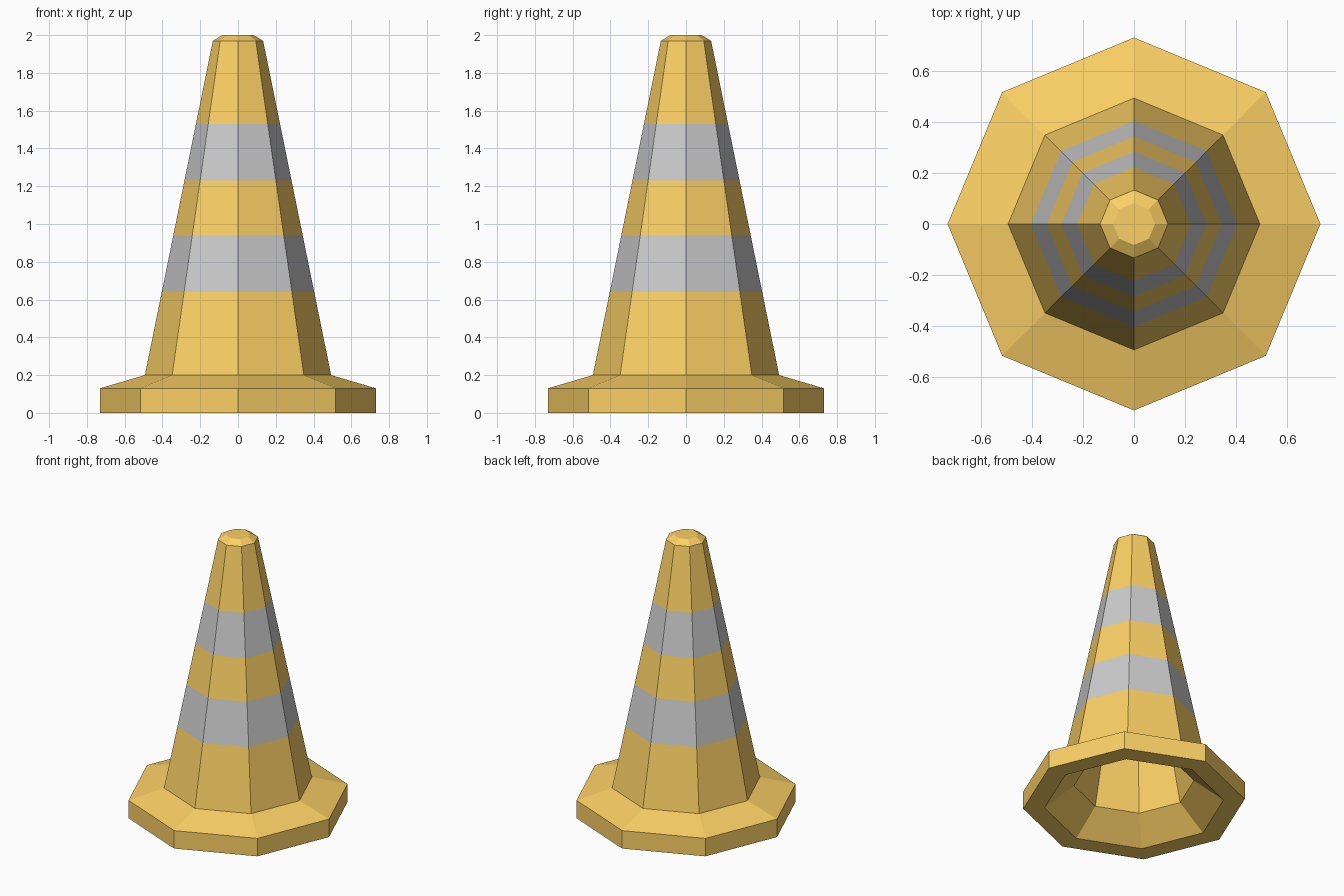
import bpy, bmesh, math

if "Cube" in bpy.data.objects:
    bpy.data.objects.remove(bpy.data.objects["Cube"])

SIDES = 8


def material(name, rgb):
    m = bpy.data.materials.new(name)
    m.diffuse_color = (*rgb, 1.0)
    m.use_nodes = True
    m.node_tree.nodes["Principled BSDF"].inputs["Base Color"].default_value = m.diffuse_color
    return m


def wall(z):
    # outer radius of the tapered cone at height z
    return 0.493 + (z - 0.2) * (0.133 - 0.493) / (1.97 - 0.2)


def lathe(name, profile, striped, mats):
    # revolve an (r, z) profile into a flat-sided shell, capping both ends
    bm = bmesh.new()
    rings = []
    for r, z in profile:
        rings.append([bm.verts.new((r * math.cos(math.tau * i / SIDES),
                                    r * math.sin(math.tau * i / SIDES), z))
                      for i in range(SIDES)])
    for k, (a, b) in enumerate(zip(rings, rings[1:])):
        for i in range(SIDES):
            j = (i + 1) % SIDES
            f = bm.faces.new((a[i], a[j], b[j], b[i]))
            f.material_index = 1 if k in striped else 0
    bm.faces.new(rings[0])
    bm.faces.new(rings[-1])
    bmesh.ops.recalc_face_normals(bm, faces=bm.faces[:])
    mesh = bpy.data.meshes.new(name)
    bm.to_mesh(mesh)
    bm.free()
    for m in mats:
        mesh.materials.append(m)
    obj = bpy.data.objects.new(name, mesh)
    bpy.context.collection.objects.link(obj)
    return obj


orange = material("orange", (0.97, 0.63, 0.13))
grey = material("reflective_grey", (0.8, 0.8, 0.8))

# hollow inside, from its closed tip down to the open underside
inner = [(0.035, 1.9), (0.395, 0.157), (0.59, 0.0)]
# base flange
base = [(0.73, 0.0), (0.73, 0.13)]
# tapered cone with two reflective bands
cone = [(wall(z), z) for z in (0.2, 0.64, 0.94, 1.23, 1.53, 1.97)]
# bevelled tip
tip = [(0.082, 2.0)]

first = len(inner) + len(base)
lathe("traffic_cone", inner + base + cone + tip,
      {first + 1, first + 3}, [orange, grey])
